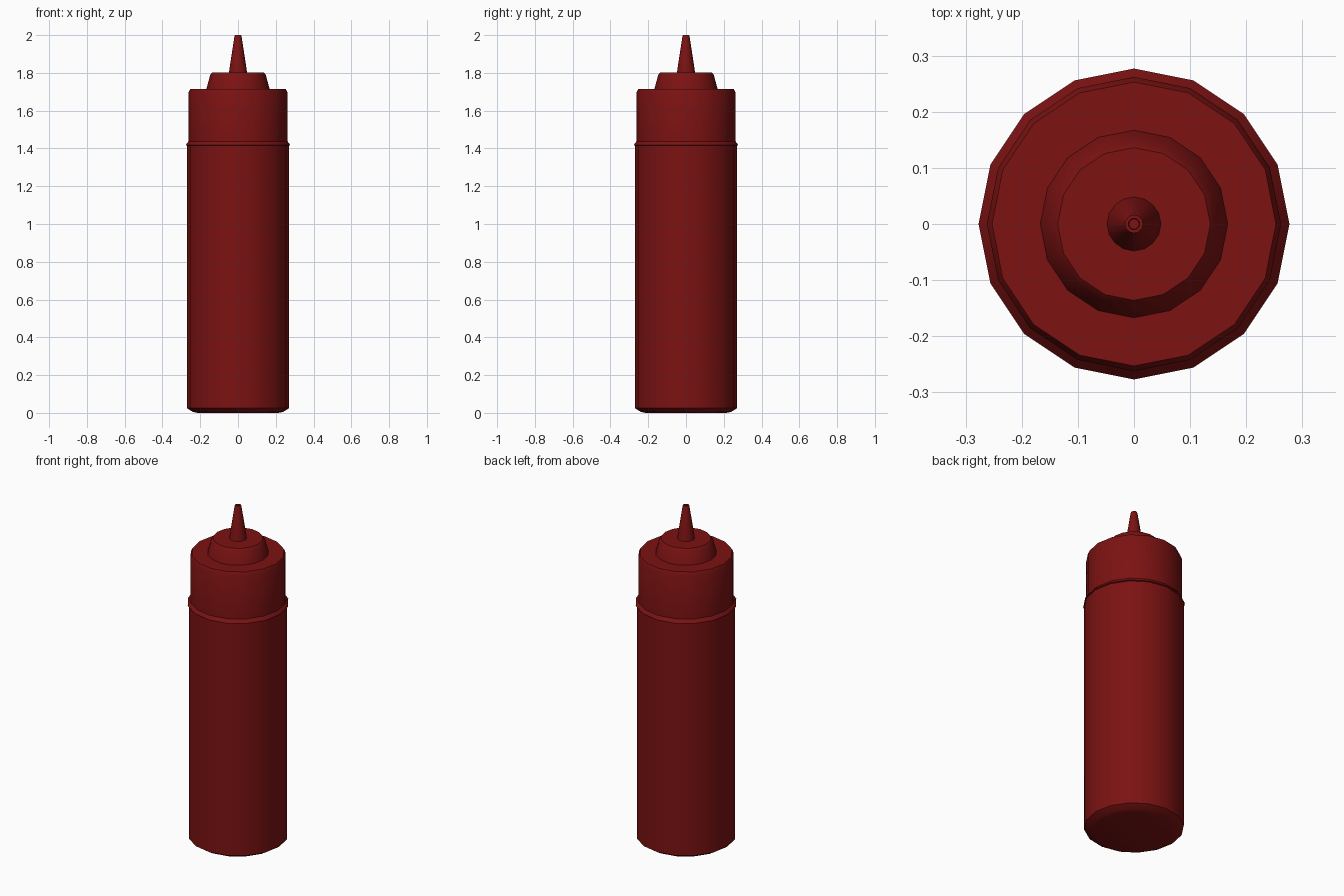
import bpy, bmesh
from math import cos, sin, pi, radians

if "Cube" in bpy.data.objects:
    bpy.data.objects.remove(bpy.data.objects["Cube"])

red = bpy.data.materials.new("sauce_red")
red.diffuse_color = (0.2, 0.006, 0.006, 1)
red.use_nodes = True
red.node_tree.nodes["Principled BSDF"].inputs["Base Color"].default_value = red.diffuse_color


def lathe(name, profile, sides=16):
    """Spin an (r, z) profile around z, closing both ends with caps."""
    bm = bmesh.new()
    rings = [[bm.verts.new((r * cos(2 * pi * i / sides), r * sin(2 * pi * i / sides), z))
              for i in range(sides)] for r, z in profile]
    for a, b in zip(rings, rings[1:]):
        for i in range(sides):
            j = (i + 1) % sides
            bm.faces.new((a[i], a[j], b[j], b[i]))
    bm.faces.new(rings[0][::-1])
    bm.faces.new(rings[-1])
    me = bpy.data.meshes.new(name)
    bm.to_mesh(me)
    bm.free()
    me.materials.append(red)
    ob = bpy.data.objects.new(name, me)
    bpy.context.collection.objects.link(ob)
    bpy.ops.object.select_all(action='DESELECT')
    ob.select_set(True)
    bpy.context.view_layer.objects.active = ob
    bpy.ops.object.shade_smooth_by_angle(angle=radians(32))
    return ob


# Squeeze body with chamfered foot
lathe("bottle_body", [(0.215, 0), (0.24, 0.006), (0.271, 0.025), (0.271, 1.415)])

# Screw cap with a thin flared lip, shoulder step on top
lathe("screw_cap", [(0.271, 1.415), (0.277, 1.418), (0.262, 1.438), (0.262, 1.695),
                    (0.253, 1.716), (0.167, 1.716), (0.147, 1.79), (0.136, 1.803)])

# Tapered nozzle with a small dimple at the tip
lathe("nozzle", [(0.048, 1.803), (0.019, 1.992), (0.016, 2.0), (0.010, 2.0), (0.009, 1.985)])
